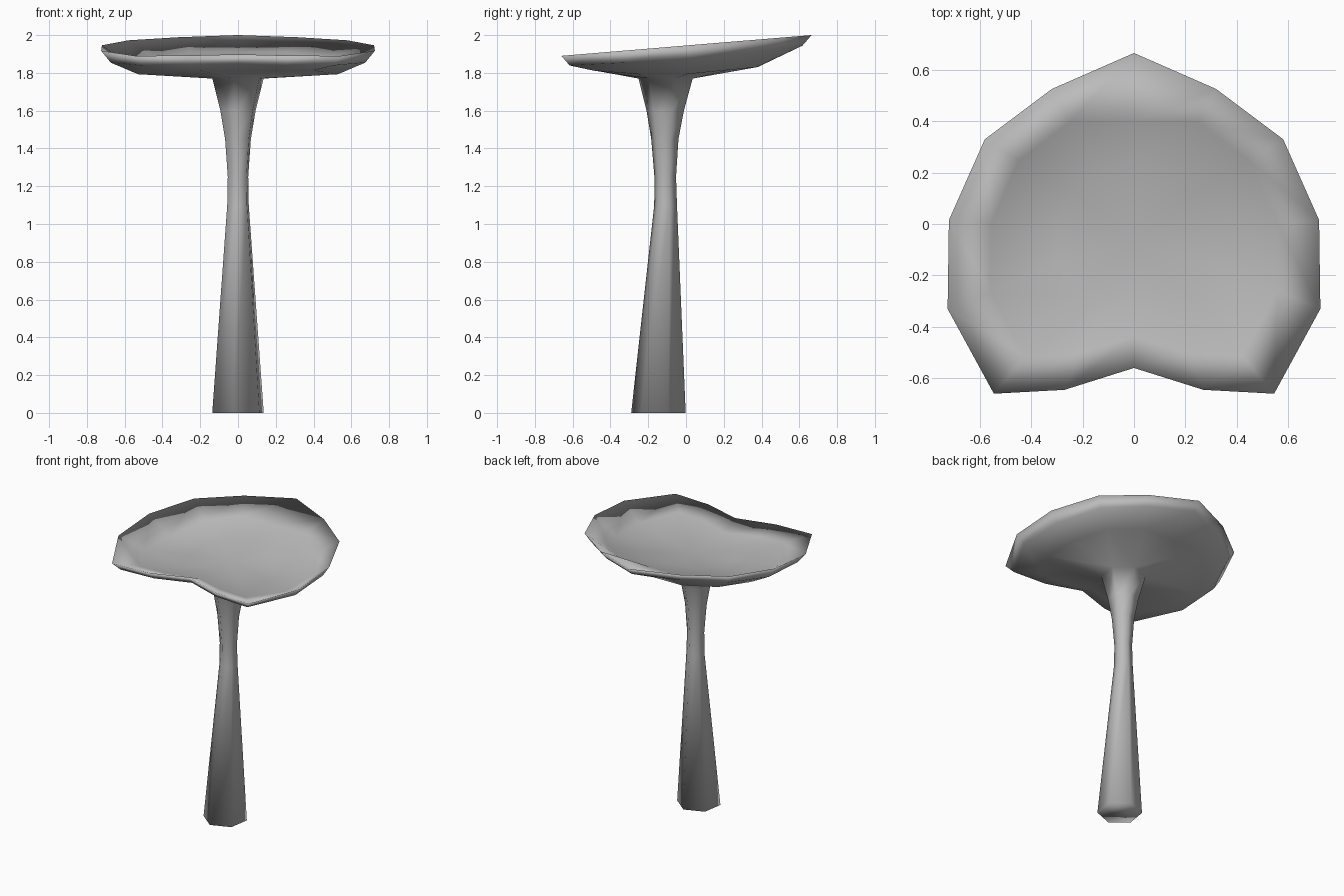
import bpy, bmesh
from math import cos, sin, pi, radians

cube = bpy.data.objects.get("Cube")
if cube:
    bpy.data.objects.remove(cube, do_unlink=True)

grey = bpy.data.materials.new("plain_grey")
grey.use_nodes = True
grey.diffuse_color = (0.5, 0.5, 0.5, 1)
grey.node_tree.nodes["Principled BSDF"].inputs["Base Color"].default_value = (0.5, 0.5, 0.5, 1)

bm = bmesh.new()

# Rim outline: half profile from the back point to the front notch, then mirrored
half = [(0, .665), (.32, .525), (.58, .33), (.72, .015), (.725, -.33),
        (.545, -.66), (.27, -.645), (0, -.56)]
rim = half + [(-x, y) for x, y in half[-2:0:-1]]


def cap_ring(scale, height, y_max=1.0, centre=-.03):
    """Scaled copy of the rim outline, with height given by a rule on y."""
    ring = []
    for x, y in rim:
        y = min(centre + (y - centre) * scale, y_max)
        ring.append(bm.verts.new((x * scale, y, height(y))))
    return ring


def skin(a, b):
    """Join two rings of equal count with quads."""
    n = len(a)
    for i in range(n):
        j = (i + 1) % n
        bm.faces.new((a[i], a[j], b[j], b[i]))


def floor_height(y):
    return 1.83 + .2 * max(y, 0) + .08 * max(-y - .3, 0)


# Cap: dished top, sharp rim, rounded underside
inner = cap_ring(.4, floor_height)
dish = cap_ring(.77, floor_height, .4)
edge = cap_ring(1, lambda y: 1.945 + .083 * y)
under = cap_ring(.93, lambda y: 1.87 + .05 * y + .07 * max(y, 0))
belly = cap_ring(.73, lambda y: 1.793 + .1 * max(y, 0) + .08 * max(-y - .25, 0), .38)
for a, b in ((inner, dish), (dish, edge), (edge, under), (under, belly)):
    skin(a, b)
hub = bm.verts.new((0, -.08, 1.825))
for i in range(len(inner)):
    bm.faces.new((hub, inner[i], inner[(i + 1) % len(inner)]))

# Stem: six-sided, waisted, given as height, radius, centre y
sections = [(1.77, .145, -.108), (1.6, .1, -.11), (1.45, .073, -.112),
            (1.25, .058, -.11), (1.1, .061, -.108), (0, .146, -.146)]
rings = []
for z, r, cy in sections:
    angles = [radians(81) - k * pi / 3 for k in range(6)]
    rings.append([bm.verts.new((r * cos(a), cy + r * sin(a), z)) for a in angles])
for a, b in zip(rings, rings[1:]):
    skin(a, b)
bm.faces.new(rings[-1])


# Blend the belly of the cap into the top of the stem
def loop_edges(ring):
    return [bm.edges.get((ring[i], ring[i - 1])) for i in range(len(ring))]


bmesh.ops.bridge_loops(bm, edges=loop_edges(belly) + loop_edges(rings[0]))
bmesh.ops.recalc_face_normals(bm, faces=bm.faces)
for f in bm.faces:
    f.smooth = True

mesh = bpy.data.meshes.new("dished_cap_on_stem")
bm.to_mesh(mesh)
bm.free()
mesh.materials.append(grey)
bpy.context.collection.objects.link(bpy.data.objects.new("dished_cap_on_stem", mesh))
